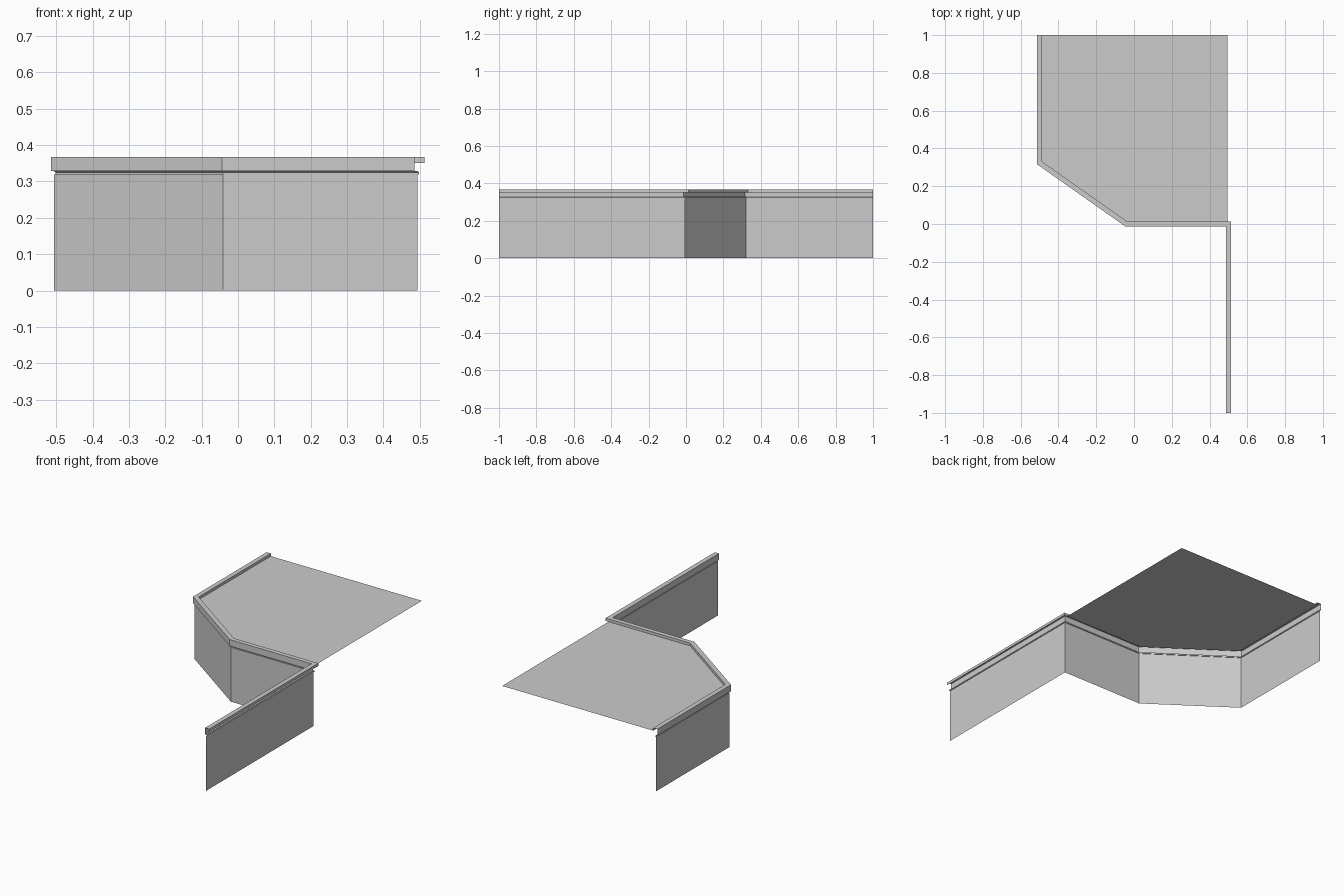
import bpy
from mathutils import Vector

if "Cube" in bpy.data.objects:
    bpy.data.objects.remove(bpy.data.objects["Cube"])

# Plan of the wall line and the section (outward offset, height)
path = [Vector(p) for p in ((-0.5, 1), (-0.5, 0.324), (-0.04, 0), (0.5, 0), (0.5, -1))]
wall_section = [(0.006, 0), (0.006, 0.319), (0.002, 0.319), (0.002, 0.325), (0.006, 0.327), (0.006, 0.329)]
coping_section = [(0.006, 0.329), (0.014, 0.329), (0.014, 0.367), (-0.013, 0.367), (-0.013, 0.351)]


def outward(a, b):
    d = (b - a).normalized()
    return Vector((d.y, -d.x))


def offset_point(i, dist):
    """Path point i moved outward by dist, mitred at corners."""
    normals = []
    if i > 0:
        normals.append(outward(path[i - 1], path[i]))
    if i < len(path) - 1:
        normals.append(outward(path[i], path[i + 1]))
    m = sum(normals, Vector((0, 0))).normalized()
    return path[i] + m * (dist / m.dot(normals[0]))


def make_object(name, verts, faces):
    mesh = bpy.data.meshes.new(name)
    mesh.from_pydata(verts, [], faces)
    mesh.update()
    obj = bpy.data.objects.new(name, mesh)
    bpy.context.collection.objects.link(obj)
    return obj


def sweep(name, section):
    n = len(section)
    verts = [(*offset_point(i, -s), z) for i in range(len(path)) for s, z in section]
    faces = [(i * n + j, i * n + j + 1, (i + 1) * n + j + 1, (i + 1) * n + j)
             for i in range(len(path) - 1) for j in range(n - 1)]
    return make_object(name, verts, faces)


# The outside lies to the right of travel, so flip the normal convention here
def outward(a, b):
    d = (b - a).normalized()
    return Vector((-d.y, d.x))


# Wall with groove, and the coping on top of it
sweep("wall", wall_section)
sweep("coping", coping_section)

# Raised floor behind the coping
floor_z = 0.351
floor = [(*offset_point(i, 0.013), floor_z) for i in range(3)]
floor += [(0.494, 0.013, floor_z), (0.494, 1, floor_z)]
make_object("floor", floor, [tuple(range(len(floor)))])
